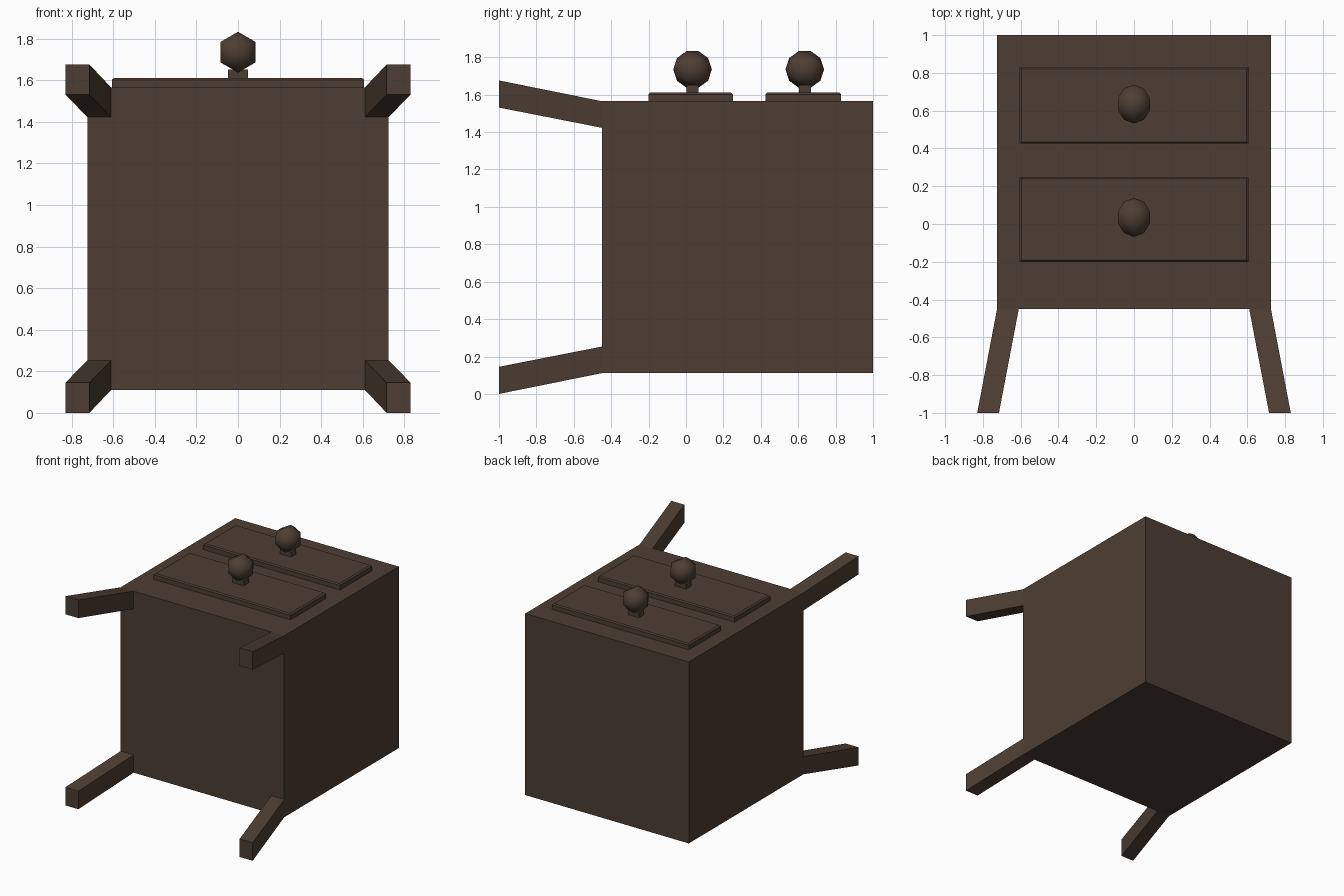
import bpy, bmesh, math
from mathutils import Matrix

if "Cube" in bpy.data.objects:
    bpy.data.objects.remove(bpy.data.objects["Cube"])

MID_Z = 0.838            # centre of the cabinet depth
FRONT_Z = 1.565          # drawer side of the cabinet
HALF = FRONT_Z - MID_Z

wood = bpy.data.materials.new("dark_wood")
wood.diffuse_color = (0.075, 0.048, 0.033, 1)
wood.use_nodes = True
wood.node_tree.nodes["Principled BSDF"].inputs["Base Color"].default_value = wood.diffuse_color


def finish(name, bm):
    bmesh.ops.recalc_face_normals(bm, faces=bm.faces)
    mesh = bpy.data.meshes.new(name)
    bm.to_mesh(mesh)
    bm.free()
    obj = bpy.data.objects.new(name, mesh)
    bpy.context.collection.objects.link(obj)
    mesh.materials.append(wood)
    return obj


def loft(name, sections):
    """Skin a stack of matching closed sections and cap both ends."""
    bm = bmesh.new()
    rings = [[bm.verts.new(p) for p in s] for s in sections]
    for a, b in zip(rings, rings[1:]):
        for i in range(len(a)):
            j = (i + 1) % len(a)
            bm.faces.new((a[i], a[j], b[j], b[i]))
    bm.faces.new(rings[0])
    bm.faces.new(rings[-1])
    return finish(name, bm)


def rect_xy(x, y0, y1, z):
    return [(-x, y0, z), (x, y0, z), (x, y1, z), (-x, y1, z)]


def rect_xz(x0, x1, z0, z1, y):
    return [(x0, y, z0), (x1, y, z0), (x1, y, z1), (x0, y, z1)]


# Cabinet body
loft("cabinet", [rect_xy(0.725, -0.45, 1, MID_Z - HALF),
                 rect_xy(0.725, -0.45, 1, FRONT_Z)])

# Splayed legs, one for each corner of the cabinet underside
for side, sx in (("right", 1), ("left", -1)):
    for face, sz in (("front", 1), ("back", -1)):
        top = rect_xz(sx * 0.61, sx * 0.725, MID_Z + sz * 0.585, MID_Z + sz * HALF, -0.45)
        foot = rect_xz(sx * 0.715, sx * 0.83, MID_Z + sz * 0.693, MID_Z + sz * 0.838, -1)
        loft(f"{face}_{side}_leg", [top, foot])

# Drawer fronts with a thin chamfer, each with a knob on a short stem
R = 0.103
KNOB_Z = 1.735
for name, y0, y1, ky in (("upper", 0.425, 0.83, 0.635), ("lower", -0.20, 0.25, 0.035)):
    loft(f"{name}_drawer_front", [rect_xy(0.607, y0, y1, FRONT_Z),
                                  rect_xy(0.607, y0, y1, 1.602),
                                  rect_xy(0.595, y0 + 0.009, y1 - 0.009, 1.611)])

    # Six-sided ball with its poles along y
    bm = bmesh.new()
    bmesh.ops.create_uvsphere(
        bm, u_segments=6, v_segments=5, radius=R,
        matrix=Matrix.Translation((0, ky, KNOB_Z)) @ Matrix.Rotation(math.pi / 2, 4, 'X'))
    for f in bm.faces:
        f.smooth = True
    finish(f"{name}_knob", bm)

    loft(f"{name}_knob_stem", [rect_xy(0.049, ky - 0.032, ky + 0.032, 1.609),
                               rect_xy(0.049, ky - 0.032, ky + 0.032, 1.652)])
